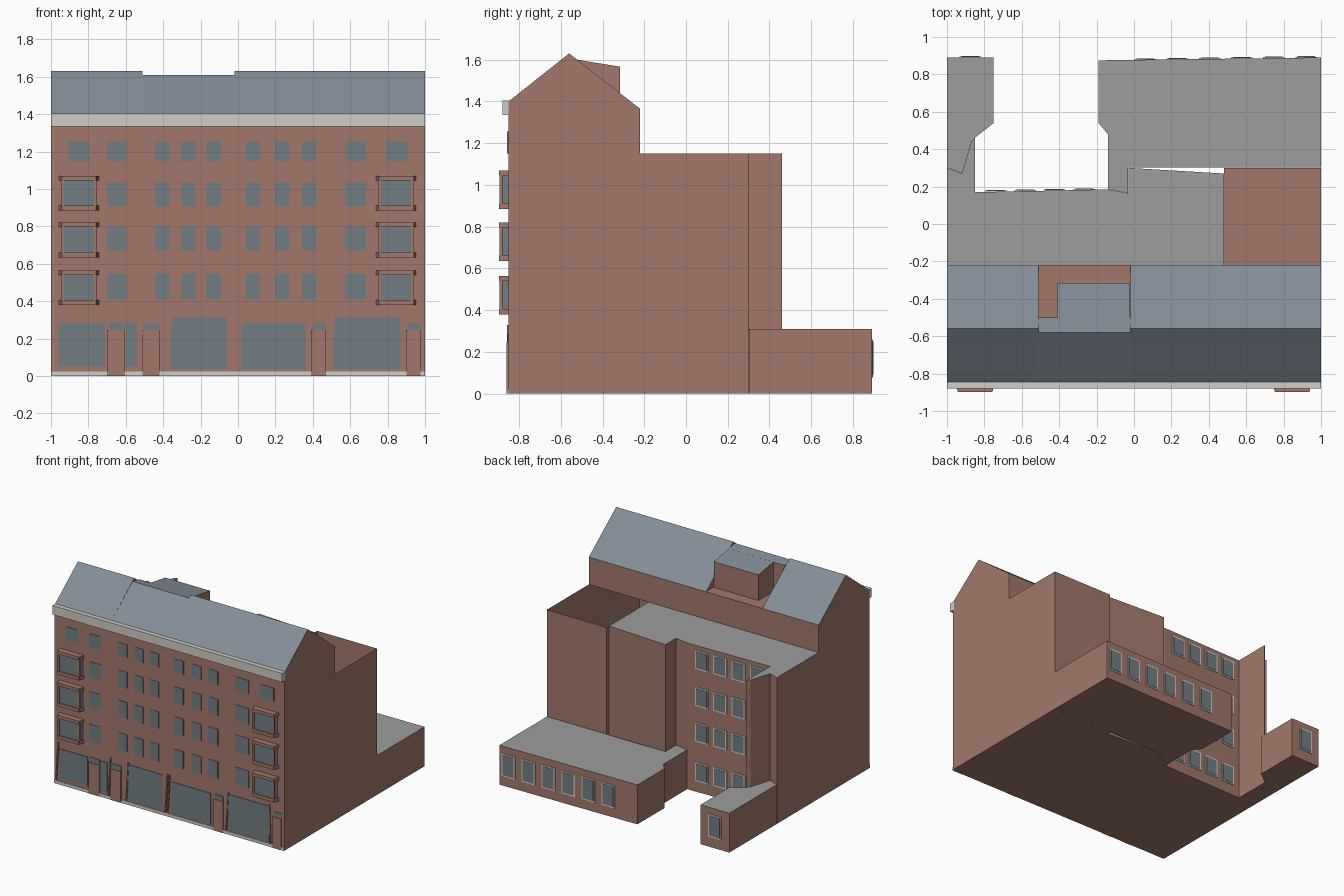
import bpy, bmesh
from mathutils import Vector

if "Cube" in bpy.data.objects:
    bpy.data.objects.remove(bpy.data.objects["Cube"], do_unlink=True)


def material(name, rgb):
    m = bpy.data.materials.new(name)
    m.use_nodes = True
    m.diffuse_color = (*rgb, 1)
    m.node_tree.nodes["Principled BSDF"].inputs["Base Color"].default_value = (*rgb, 1)
    return m


BRICK = material("brick", (0.36, 0.19, 0.145))
SLATE = material("slate", (0.23, 0.27, 0.315))
FLAT = material("flat_roofing", (0.34, 0.34, 0.34))
TRIM = material("pale_trim", (0.64, 0.61, 0.57))
GLASS = material("window_glass", (0.17, 0.21, 0.23))


def finish(name, bm, mats):
    bmesh.ops.recalc_face_normals(bm, faces=bm.faces)
    me = bpy.data.meshes.new(name)
    for m in mats:
        me.materials.append(m)
    bm.to_mesh(me)
    bm.free()
    ob = bpy.data.objects.new(name, me)
    bpy.context.collection.objects.link(ob)
    return ob


def prism(name, pts, lo, hi, mats, axis="z", top=True, bottom=True, rule=None):
    """Extrude a plan (axis z) or a y-z profile (axis x) between lo and hi."""
    bm = bmesh.new()
    put = (lambda p, h: (p[0], p[1], h)) if axis == "z" else (lambda p, h: (h, p[0], p[1]))
    a = [bm.verts.new(put(p, lo)) for p in pts]
    b = [bm.verts.new(put(p, hi)) for p in pts]
    n = len(pts)
    for i in range(n):
        j = (i + 1) % n
        bm.faces.new((a[i], a[j], b[j], b[i]))
    if bottom:
        bm.faces.new(a[::-1])
    if top:
        bm.faces.new(b)
    if rule:
        bm.normal_update()
        bmesh.ops.recalc_face_normals(bm, faces=bm.faces)
        for f in list(bm.faces):
            f.material_index = rule(f)
    return finish(name, bm, mats)


def boxes(name, specs, mat):
    """Join several axis-aligned boxes (x0, x1, y0, y1, z0, z1) in one object."""
    bm = bmesh.new()
    for x0, x1, y0, y1, z0, z1 in specs:
        vs = bmesh.ops.create_cube(bm, size=1)["verts"]
        for v in vs:
            v.co = Vector(((x0, x1)[v.co.x > 0], (y0, y1)[v.co.y > 0], (z0, z1)[v.co.z > 0]))
    return finish(name, bm, [mat])


FRONT, EAVE, REAR, HIGH, LOW = -0.85, 1.4, -0.22, 1.15, 0.31

# Main walls: hollow, the rear corner shaft stays open to the sky
back_edge = [(0.48, 0.27), (-0.03, 0.3), (-0.03, 0.165), (-0.14, 0.185), (-0.85, 0.17),
             (-0.85, 0.46), (-0.87, 0.44), (-0.92, 0.27), (-1, 0.3)]
prism("main_walls", [(-1, FRONT), (1, FRONT), (1, 0.3), (0.48, 0.3)] + back_edge,
      0, HIGH, [BRICK], top=False)

# Flat roof behind the attic
bm = bmesh.new()
bm.faces.new([bm.verts.new((x, y, HIGH)) for x, y in [(-1, REAR), (0.48, REAR)] + back_edge])
finish("flat_roof", bm, [FLAT])


# Pitched attic in three lengths, the middle one cut back for a terrace
def is_slate(f):
    return int(f.normal.z > 0.3 and f.calc_center_median().z > 1.4)


def attic(name, x0, x1, crest):
    profile = [(FRONT, HIGH), (FRONT, EAVE)] + crest + [(REAR, 1.365), (REAR, HIGH)]
    ob = prism(name, profile, x0, x1, [BRICK, SLATE], axis="x", rule=is_slate)
    # Leave the underside open to the hollow below
    bm = bmesh.new()
    bm.from_mesh(ob.data)
    under = [f for f in bm.faces if f.normal.z < -0.9]
    bmesh.ops.delete(bm, geom=under, context="FACES")
    bm.to_mesh(ob.data)
    bm.free()


attic("attic_right", -1, -0.51, [(-0.56, 1.63)])
attic("attic_middle", -0.51, -0.02, [(-0.58, 1.61), (-0.5, 1.597), (-0.5, 1.365)])
attic("attic_left", -0.02, 1, [(-0.56, 1.63)])
prism("dormer", [(-0.52, 1.6), (-0.315, 1.566), (-0.315, 1.365), (-0.52, 1.365)],
      -0.41, -0.021, [BRICK, SLATE], axis="x", rule=is_slate)


# Low rear annexes
def annex(name, plan):
    prism(name, plan, 0, LOW, [BRICK, FLAT], rule=lambda f: int(f.normal.z > 0.9))


annex("annex_wide", [(1, 0.301), (1, 0.89), (-0.19, 0.875), (-0.19, 0.54), (-0.14, 0.48),
                     (-0.14, 0.186), (-0.031, 0.166), (-0.031, 0.301)])
annex("annex_narrow", [(-1, 0.301), (-0.92, 0.271), (-0.87, 0.441), (-0.851, 0.461),
                       (-0.75, 0.54), (-0.75, 0.89), (-1, 0.89)])

# Cornice and plinth
boxes("cornice", [(-1, 1, -0.88, -0.84, 1.335, 1.405)], TRIM)
boxes("plinth", [(-1, 1, -0.857, FRONT, 0, 0.025)], TRIM)

# Front windows: (centre x, width), outer ones only on the top floor
columns = [(-0.65, 0.1), (-0.405, 0.075), (-0.265, 0.075), (-0.13, 0.075),
           (0.08, 0.075), (0.235, 0.075), (0.38, 0.075), (0.63, 0.11)]
floors = [(0.41, 0.545), (0.67, 0.8), (0.91, 1.035), (1.15, 1.255)]
panes = [(x, w, z) for z in floors for x, w in columns]
panes += [(x, 0.11, floors[-1]) for x in (-0.85, 0.85)]
boxes("front_windows", [(x - w / 2, x + w / 2, FRONT - 0.004, FRONT, *z) for x, w, z in panes], GLASS)
boxes("window_reveals", [(x + w / 2, x + w / 2 + 0.006, FRONT - 0.007, FRONT, *z)
                         for x, w, z in panes if x > 0], BRICK)


# Bay windows: brick sill, head and posts round a glass core
def bay_plan(cx, half, depth):
    return [(cx - half, FRONT), (cx - half + 0.015, FRONT - depth),
            (cx + half - 0.015, FRONT - depth), (cx + half, FRONT)]


for side, cx in (("right", -0.85), ("left", 0.845)):
    for z0 in (0.38, 0.635, 0.885):
        z1 = z0 + 0.185
        prism("bay_glass_" + side, bay_plan(cx, 0.095, 0.038), z0 + 0.01, z1 - 0.01, [GLASS])
        prism("bay_sill_" + side, bay_plan(cx, 0.107, 0.047), z0, z0 + 0.026, [BRICK])
        prism("bay_head_" + side, bay_plan(cx, 0.107, 0.047), z1 - 0.024, z1, [BRICK])
        boxes("bay_posts_" + side, [(cx + s * 0.088 - 0.007, cx + s * 0.088 + 0.007,
                                     FRONT - 0.044, FRONT - 0.03, z0, z1) for s in (-1, 1)], BRICK)

# Shop fronts, entrances and street piers
shops = [(-0.96, -0.71, 0.05, 0.28), (-0.6, -0.54, 0.05, 0.28), (-0.36, -0.06, 0.035, 0.315),
         (0.02, 0.36, 0.035, 0.28), (0.51, 0.87, 0.035, 0.315)]
boxes("shop_windows", [(a, b, FRONT - 0.005, FRONT, c, d) for a, b, c, d in shops], GLASS)
piers = [(-0.7, -0.605), (-0.51, -0.42), (0.39, 0.47), (0.9, 0.975)]
boxes("street_piers", [(a, b, FRONT - 0.009, FRONT, 0, 0.245) for a, b in piers], BRICK)
boxes("pier_lights", [(a + 0.01, b, FRONT - 0.005, FRONT, 0.245, 0.285) for a, b in piers], GLASS)

# Slanted ribs between the shops
for x in (-0.985, -0.53, -0.375, -0.035, -0.015, 0.495, 0.88):
    lean = 0.02 if x < 0.5 else -0.01
    bm = bmesh.new()
    vs = bmesh.ops.create_cube(bm, size=1)["verts"]
    for v in vs:
        up = v.co.z > 0
        v.co = Vector((x + v.co.x * 0.01 + lean * up, FRONT + (-0.008 if v.co.y < 0 else 0),
                       0.33 if up else 0.025))
    finish("shop_rib", bm, [BRICK])


# Rear windows: pale frame with a glass pane
def rear_windows(name, places, w=0.115, h=0.15):
    for part, grow, depth, mat in (("frame", 0, 0.005, TRIM), ("pane", 0.011, 0.008, GLASS)):
        boxes(name + "_" + part, [(x - w / 2 + grow, x + w / 2 - grow, y - 0.02, y + depth,
                                   z - h / 2 + grow, z + h / 2 - grow) for x, y, z in places], mat)


rear_windows("court_window", [(-0.265 - 0.158 * i, 0.182 - 0.003 * i, z)
                              for i in range(4) for z in (0.16, 0.47, 0.75, 1.04)])
rear_windows("annex_window", [(0.92 - 0.172 * i, 0.889 - 0.0022 * i, 0.165) for i in range(6)], h=0.18)
rear_windows("narrow_annex_window", [(-0.875, 0.89, 0.17)], h=0.18)
